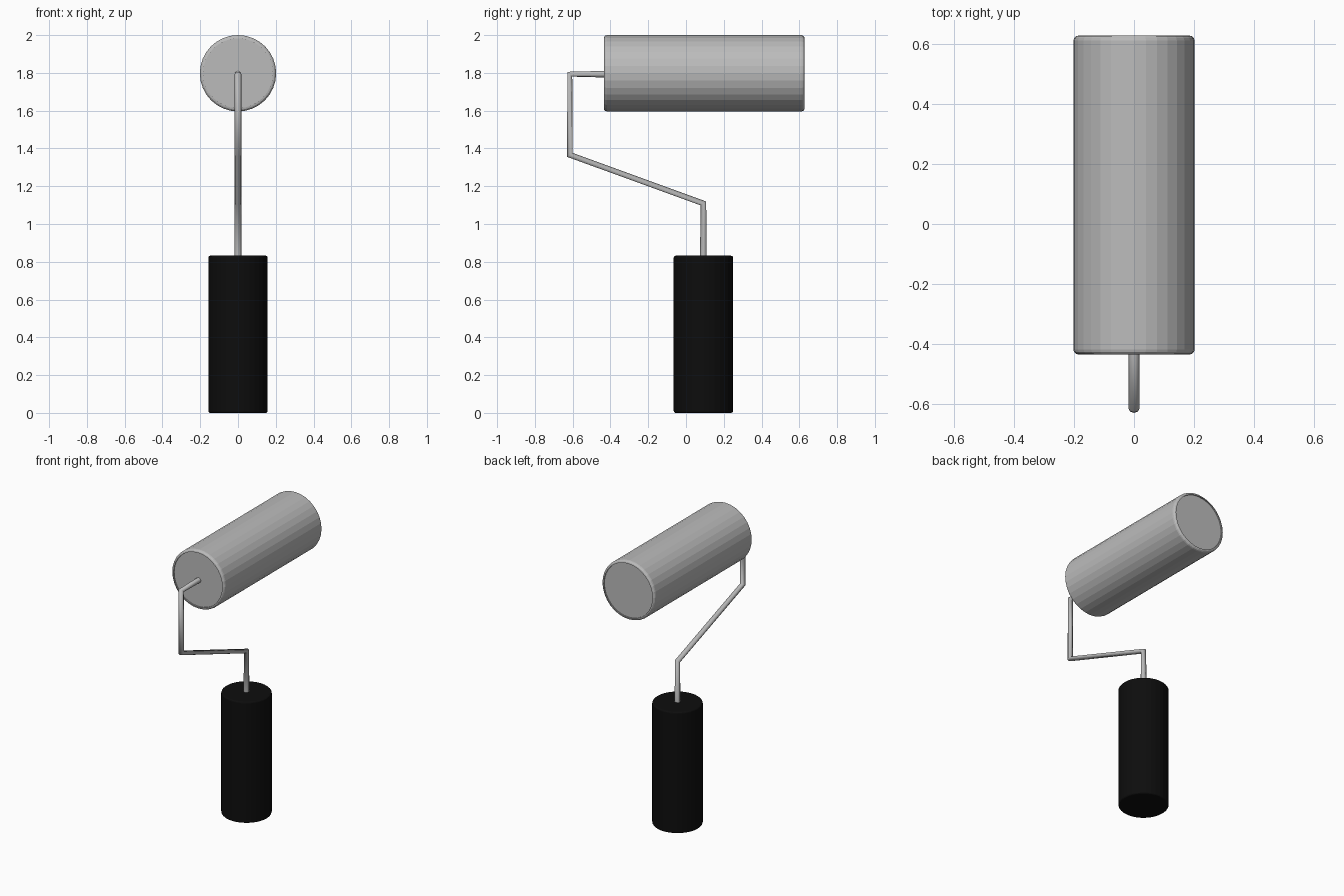
import bpy, math

if "Cube" in bpy.data.objects:
    bpy.data.objects.remove(bpy.data.objects["Cube"])


def material(name, rgb):
    m = bpy.data.materials.new(name)
    m.diffuse_color = (*rgb, 1)
    m.use_nodes = True
    m.node_tree.nodes["Principled BSDF"].inputs["Base Color"].default_value = m.diffuse_color
    return m


GREY = material("light grey", (0.5, 0.5, 0.5))
BLACK = material("black", (0.004, 0.004, 0.004))
SIDES = 32


def lathe(name, profile, place, mat):
    """Spin (radius, height) points into a closed faceted solid."""
    verts, faces = [], []
    for r, h in profile:
        for i in range(SIDES):
            a = 2 * math.pi * i / SIDES
            verts.append(place(r * math.cos(a), r * math.sin(a), h))
    for k in range(len(profile) - 1):
        for i in range(SIDES):
            j = (i + 1) % SIDES
            faces.append((k * SIDES + i, k * SIDES + j,
                          (k + 1) * SIDES + j, (k + 1) * SIDES + i))
    last = (len(profile) - 1) * SIDES
    faces.append(tuple(reversed(range(SIDES))))
    faces.append(tuple(range(last, last + SIDES)))
    me = bpy.data.meshes.new(name)
    me.from_pydata(verts, [], faces)
    me.materials.append(mat)
    ob = bpy.data.objects.new(name, me)
    bpy.context.collection.objects.link(ob)
    return ob


def rounded(radius, low, high, bevel, recess=0.0, steps=3):
    """Profile of a cylinder with rounded rims and optionally sunken ends."""
    arc = [(radius - bevel + bevel * math.sin(t), bevel - bevel * math.cos(t))
           for t in (math.pi / 2 * s / steps for s in range(steps + 1))]
    if recess:
        arc.insert(0, (radius - bevel, recess))
    return [(r, low + h) for r, h in arc] + [(r, high - h) for r, h in reversed(arc)]


# Handle grip
lathe("handle", rounded(0.157, 0.0, 0.832, 0.01),
      lambda u, v, h: (u, 0.092 + v, h), BLACK)

# Roller sleeve lying along y
lathe("roller", rounded(0.202, -0.435, 0.628, 0.017, 0.008),
      lambda u, v, h: (v, h, 1.798 + u), GREY)

# Bent wire frame from the roller to the handle
cu = bpy.data.curves.new("wire_frame", 'CURVE')
cu.dimensions = '3D'
cu.bevel_depth = 0.018
cu.bevel_resolution = 2
cu.use_fill_caps = True
path = [(-0.41, 1.793), (-0.615, 1.793), (-0.615, 1.366), (0.092, 1.109), (0.092, 0.8)]
sp = cu.splines.new('POLY')
sp.points.add(len(path) - 1)
for p, (y, z) in zip(sp.points, path):
    p.co = (0, y, z, 1)
cu.materials.append(GREY)
wire = bpy.data.objects.new("wire_frame", cu)
bpy.context.collection.objects.link(wire)
bpy.context.view_layer.objects.active = wire
wire.select_set(True)
bpy.ops.object.convert(target='MESH')
